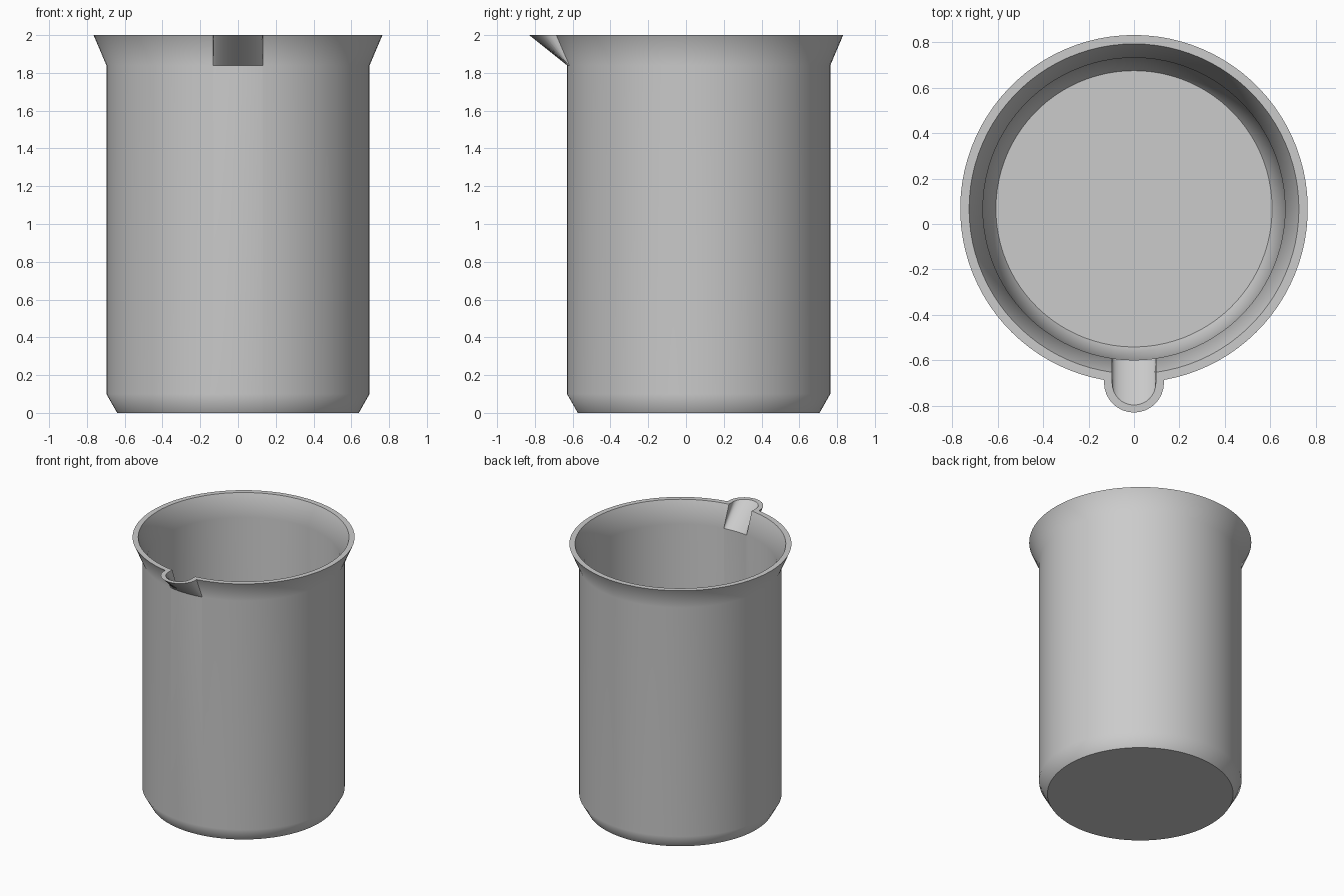
import bpy, bmesh
from math import asin, cos, sin, sqrt, pi, radians

if "Cube" in bpy.data.objects:
    bpy.data.objects.remove(bpy.data.objects["Cube"])

CENTRE_Y = 0.067
ARC_STEPS, LIP_STEPS = 88, 16


def ring(bm, radius, z, half_width, tip=None):
    """Circle open at the front, closed by the wall arc or by a U-shaped spout."""
    gap = asin(half_width / radius)
    pts = []
    for i in range(ARC_STEPS + 1):
        a = gap + (2 * pi - 2 * gap) * i / ARC_STEPS
        pts.append((-radius * sin(a), CENTRE_Y - radius * cos(a)))
    for i in range(LIP_STEPS + 1):
        t = pi * i / LIP_STEPS
        x = half_width * cos(t)
        if tip is None:
            y = CENTRE_Y - sqrt(radius ** 2 - x ** 2)
        else:
            y = tip + half_width * (1 - sin(t))
        pts.append((x, y))
    return [bm.verts.new((x, y, z)) for x, y in pts]


# Beaker grey
grey = bpy.data.materials.new("glass_grey")
grey.use_nodes = True
colour = (0.6, 0.6, 0.6, 1)
grey.diffuse_color = colour
grey.node_tree.nodes["Principled BSDF"].inputs["Base Color"].default_value = colour

# Wall: up the outside, over the rim, down the inside
OUT, IN = 0.132, 0.096
bm = bmesh.new()
rings = [
    ring(bm, 0.64, 0, OUT),
    ring(bm, 0.697, 0.1, OUT),
    ring(bm, 0.697, 1.84, OUT),
    ring(bm, 0.765, 2, OUT, -0.83),
    ring(bm, 0.726, 2, IN, -0.797),
    ring(bm, 0.665, 1.84, IN),
    ring(bm, 0.665, 0.12, IN),
    ring(bm, 0.608, 0.035, IN),
]
for low, high in zip(rings, rings[1:]):
    for i in range(len(low)):
        j = (i + 1) % len(low)
        bm.faces.new((low[i], low[j], high[j], high[i]))

# Underside and inner floor
bm.faces.new(rings[0])
bm.faces.new(rings[-1])
bmesh.ops.remove_doubles(bm, verts=bm.verts, dist=0.0005)
bmesh.ops.recalc_face_normals(bm, faces=bm.faces)

mesh = bpy.data.meshes.new("beaker")
bm.to_mesh(mesh)
bm.free()
mesh.materials.append(grey)
beaker = bpy.data.objects.new("beaker", mesh)
bpy.context.collection.objects.link(beaker)

# Smooth walls with crisp rim and base edges
bpy.ops.object.select_all(action="DESELECT")
beaker.select_set(True)
bpy.context.view_layer.objects.active = beaker
bpy.ops.object.shade_smooth_by_angle(angle=radians(38))
weighted = beaker.modifiers.new("weighted_normals", "WEIGHTED_NORMAL")
weighted.keep_sharp = True
